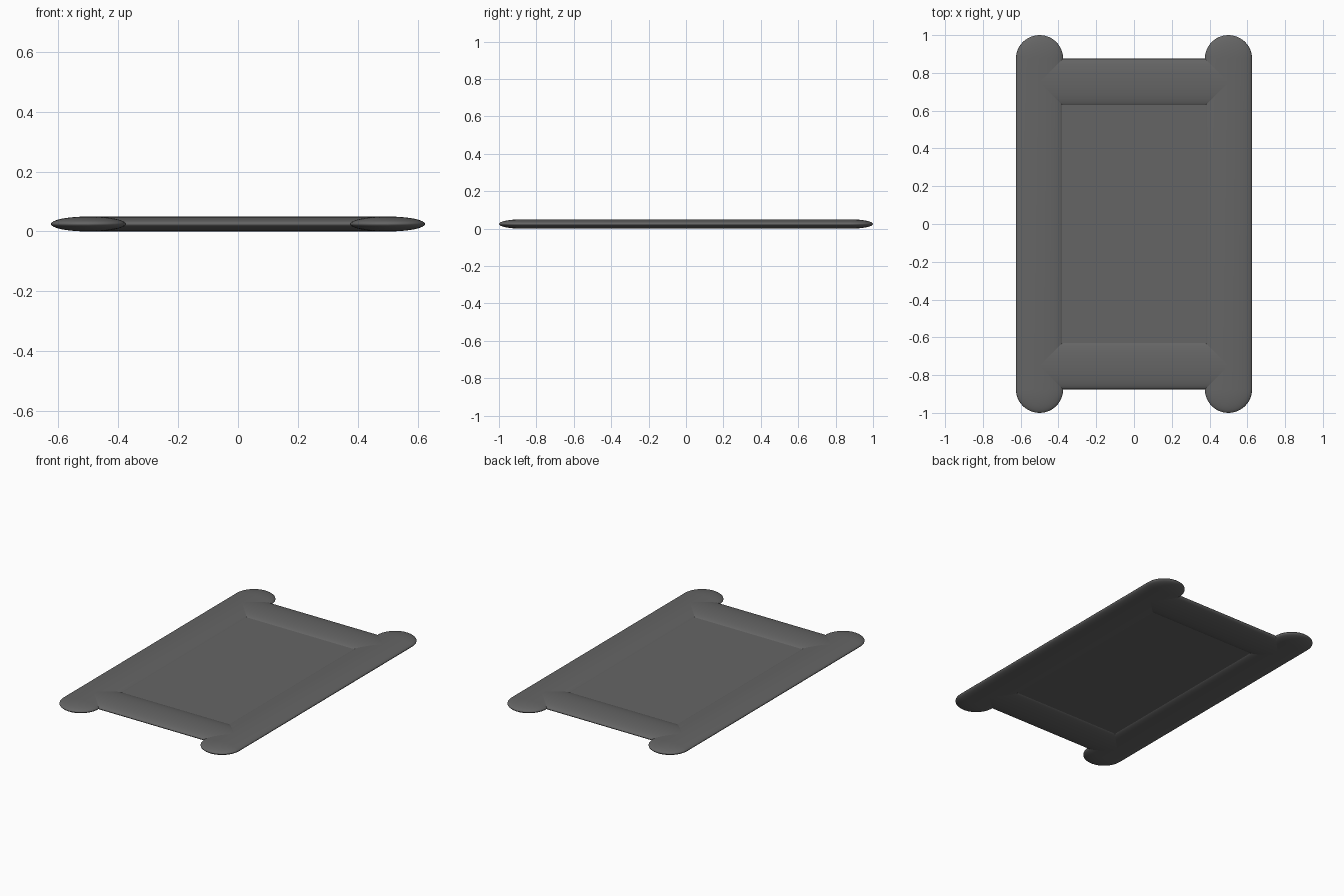
import bpy, bmesh, math
from mathutils import Matrix

if "Cube" in bpy.data.objects:
    bpy.data.objects.remove(bpy.data.objects["Cube"])

R, H, MID = 0.125, 0.025, 0.025   # tube half width, half height, centre height

mat = bpy.data.materials.new("dark grey")
mat.diffuse_color = (0.13, 0.13, 0.13, 1)
mat.use_nodes = True
mat.node_tree.nodes["Principled BSDF"].inputs["Base Color"].default_value = mat.diffuse_color


def finish(name, bm, smooth=True):
    bmesh.ops.remove_doubles(bm, verts=bm.verts, dist=1e-5)
    bmesh.ops.recalc_face_normals(bm, faces=bm.faces)
    me = bpy.data.meshes.new(name)
    bm.to_mesh(me)
    bm.free()
    me.materials.append(mat)
    for p in me.polygons:
        p.use_smooth = smooth
    ob = bpy.data.objects.new(name, me)
    bpy.context.collection.objects.link(ob)
    return ob


def tube(name, half, centre, along_x=False, rounded=True):
    """Flattened tube along y (or x), with round or open-and-buried ends."""
    bm = bmesh.new()
    if rounded:
        n = 12
        arc = [(R * math.sin(i * math.pi / 2 / n), half + R * math.cos(i * math.pi / 2 / n))
               for i in range(n + 1)]
        profile = arc + [(r, -y) for r, y in reversed(arc)]
    else:
        profile = [(R, half), (R, -half)]
    vs = [bm.verts.new((r, y, 0)) for r, y in profile]
    es = [bm.edges.new(pair) for pair in zip(vs, vs[1:])]
    bmesh.ops.spin(bm, geom=vs + es, cent=(0, 0, 0), axis=(0, 1, 0),
                   angle=2 * math.pi, steps=48, use_merge=True)
    bm.transform(Matrix.Diagonal((1, 1, H / R, 1)))
    if along_x:
        bm.transform(Matrix.Rotation(math.pi / 2, 4, 'Z'))
    bm.transform(Matrix.Translation((*centre, MID)))
    return finish(name, bm)


# Long round-ended side tubes
tube("side_tube_left", 1 - R, (-0.5, 0))
tube("side_tube_right", 1 - R, (0.5, 0))

# Cross tubes that run into the side tubes
tube("cross_tube_front", 0.5, (0, -0.75), along_x=True, rounded=False)
tube("cross_tube_back", 0.5, (0, 0.75), along_x=True, rounded=False)

# Thin floor panel between the tubes
bm = bmesh.new()
bmesh.ops.create_cube(bm, size=1)
bm.transform(Matrix.Translation((0, 0, MID)) @ Matrix.Diagonal((0.84, 1.34, 0.015, 1)))
finish("floor_panel", bm, smooth=False)
